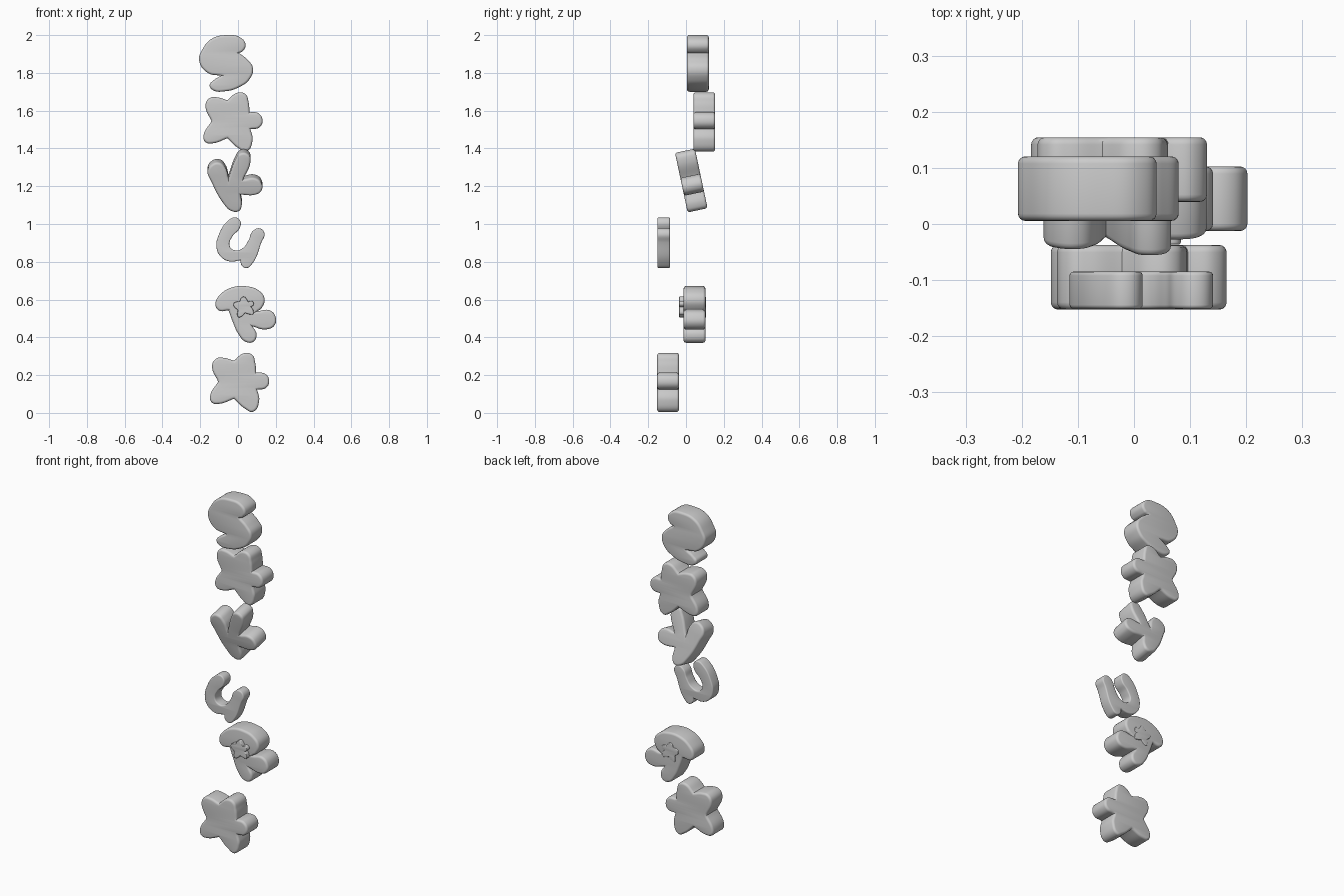
import bpy
from math import radians, sin, cos

if "Cube" in bpy.data.objects:
    bpy.data.objects.remove(bpy.data.objects["Cube"])


def bead(name, pts, notches, loc, thick, bevel=0.013, tilt=0):
    """Puffy plate from a rounded outline in hundredths; notch points get a crease."""
    cu = bpy.data.curves.new(name, 'CURVE')
    cu.dimensions = '2D'
    cu.fill_mode = 'BOTH'
    cu.resolution_u = 8
    cu.extrude = thick / 2 - bevel
    cu.bevel_depth = bevel
    cu.bevel_resolution = 3
    cu.offset = -bevel
    sp = cu.splines.new('BEZIER')
    sp.bezier_points.add(len(pts) - 1)
    sp.use_cyclic_u = True
    for i, (p, (x, z)) in enumerate(zip(sp.bezier_points, pts)):
        p.co = (x / 100, z / 100, 0)
        kind = 'VECTOR' if i in notches else 'AUTO'
        p.handle_left_type = p.handle_right_type = kind
    tmp = bpy.data.objects.new(name + "_outline", cu)
    bpy.context.collection.objects.link(tmp)
    bpy.context.view_layer.update()
    dg = bpy.context.evaluated_depsgraph_get()
    me = bpy.data.meshes.new_from_object(tmp.evaluated_get(dg))
    bpy.data.objects.remove(tmp)
    ob = bpy.data.objects.new(name, me)
    bpy.context.collection.objects.link(ob)
    ob.location = loc
    ob.rotation_euler.x = radians(90 + tilt)
    bpy.ops.object.select_all(action='DESELECT')
    ob.select_set(True)
    bpy.context.view_layer.objects.active = ob
    bpy.ops.object.mode_set(mode='EDIT')
    bpy.ops.mesh.select_all(action='SELECT')
    bpy.ops.mesh.remove_doubles(threshold=0.0002)
    bpy.ops.mesh.normals_make_consistent()
    bpy.ops.object.mode_set(mode='OBJECT')
    bpy.ops.object.shade_smooth_by_angle(angle=radians(35))
    return ob


# Star beads: bottom and second from top
star = [(-14.7, 8.9), (-12.6, 12.6), (-8.9, 13.1), (-3.1, 11.5),
        (2.2, 15.5), (6.5, 14.7), (8.1, 10.5), (8.6, 5.2),
        (13.3, 4.6), (15.5, .9), (13.9, -2.8), (9.1, -3.8),
        (10.2, -9.7), (7, -15.5), (2.8, -13.9), (-3.1, -8.6),
        (-11, -11.3), (-14.7, -10.7), (-15.8, -7.5), (-11.5, .4)]
star_notches = {3, 7, 11, 15, 19}
bead("lower_star_bead", star, star_notches, (0.01, -0.095, 0.161), 0.115)
bead("upper_star_bead", star, star_notches, (-0.025, 0.097, 1.54), 0.115)

# Domed bead with two legs
domed = [(-11.9, 6), (-8.7, 11.3), (-2.9, 14.5), (4.5, 15), (10.8, 12.9),
         (14, 8.6), (12.4, 3.4), (10.3, 1.8), (16.7, 2.3), (19.8, -.9),
         (19.3, -5.7), (14.6, -7.8), (7.7, -6.2), (9.8, -10.4), (8.2, -14.3),
         (4, -14.3), (.3, -10.4), (-2.9, -3.5), (-5, 2.3), (-10.3, 2.3)]
bead("domed_bead", domed, {7, 12, 18}, (0, 0.045, 0.52), 0.115)

# Small star pin through the domed bead, showing on both faces
a, s = radians(25), 0.34
pin = [((x * cos(a) - z * sin(a)) * s, (x * sin(a) + z * cos(a)) * s) for x, z in star]
bead("star_pin", pin, star_notches, (0.035, 0.035, 0.56), 0.143, 0.004)

# Thin hooked bead
hook = [(-5, 12), (-1.3, 13.5), (1.3, 11.4), (.8, 7.7), (-2.9, 3.5), (-4.5, -1.3),
        (-1.9, -3.9), (2.4, -2.9), (5.6, 1.4), (7.7, 6.1), (11.4, 7.7), (14, 5.1),
        (12.4, .3), (7.7, -10.8), (4.5, -13.3), (1.9, -11.9), (1.3, -9.2),
        (-4.5, -9.8), (-9.3, -7.1), (-11.4, -2.3), (-10.3, 4)]
bead("hook_bead", hook, {16}, (0, -0.118, 0.90), 0.066, 0.007)

# Leaning branched bead
branch = [(-16.1, 6), (-14, 9.7), (-9.8, 10.7), (-6.6, 7.6), (-5, 2.3), (-1.3, 12.4),
          (1.3, 15.8), (5.6, 15), (6.6, 11.6), (2.9, 1.7), (9.3, 2.3), (12.4, -.4),
          (12.4, -4.6), (9.3, -6.7), (1.3, -6.7), (1.9, -13), (.3, -15.7),
          (-4, -15.3), (-7.7, -11.5), (-14, .1)]
bead("branched_bead", branch, {4, 9, 14}, (0, 0.028, 1.23), 0.108, tilt=12)

# Double-lobed bead at the top
lobed = [(-20.6, 1.7), (-18.8, 7.5), (-14, 13), (-5.5, 15), (1.3, 13.7), (4, 10),
         (2.4, 6.4), (.5, 5.5), (5, 2), (7.9, -2.5), (6, -8.5), (1.3, -12.2),
         (-6.6, -14.7), (-13.5, -14), (-15, -11.5), (-13, -9), (-9, -6.5), (-16, -5)]
bead("lobed_bead", lobed, {7, 16}, (0, 0.063, 1.85), 0.115)
